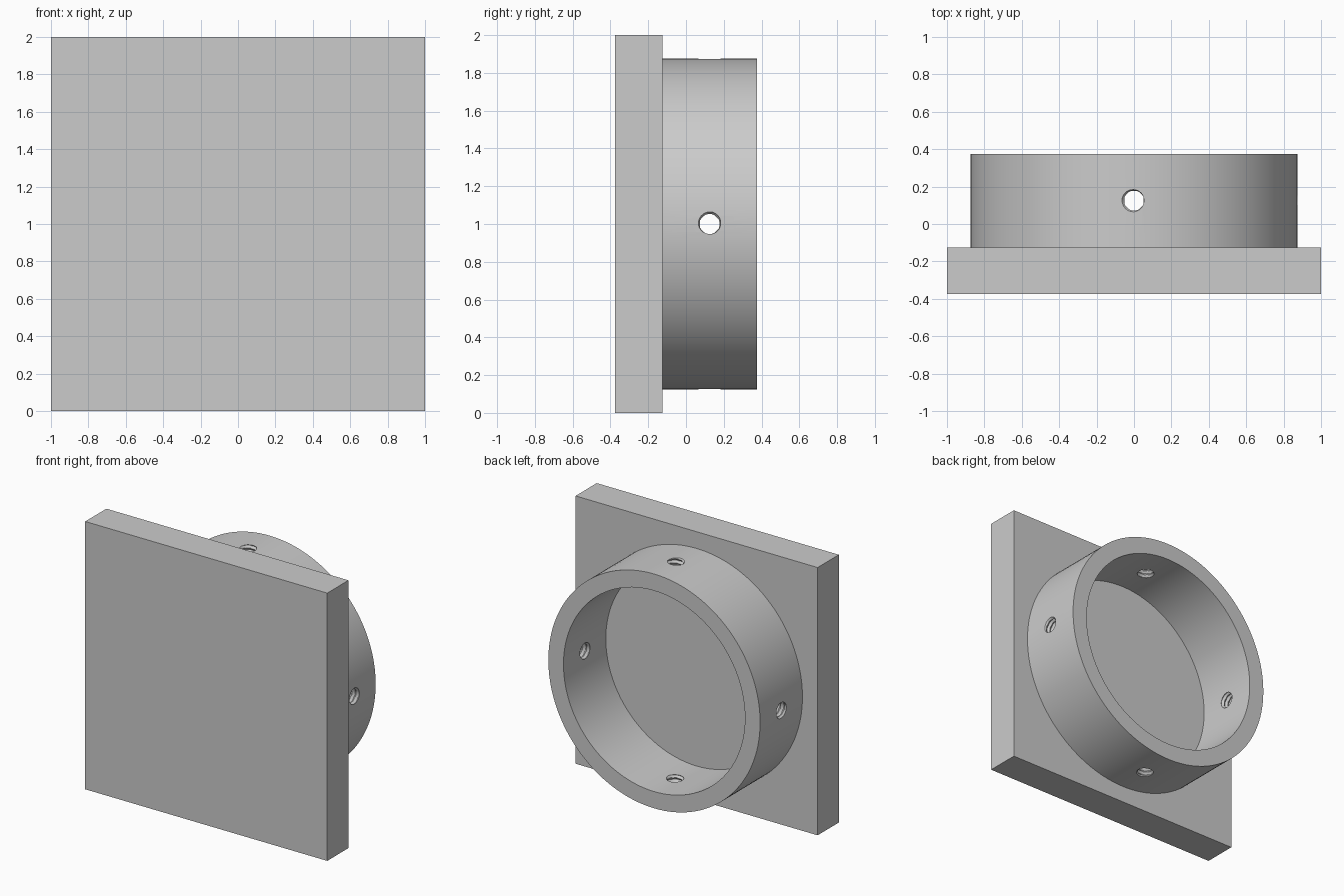
import bpy, bmesh, math
from mathutils import Matrix, Vector

cube = bpy.data.objects.get("Cube")
if cube:
    bpy.data.objects.remove(cube, do_unlink=True)

PLATE, THICK = 2.0, 0.25            # square plate
BACK = -0.125                       # plate's back face
OUTER, INNER, DEPTH = 0.875, 0.75, 0.5
HOLE_Y, MINOR, MAJOR, PITCH = 0.125, 0.052, 0.066, 0.032

grey = bpy.data.materials.new("plain grey")
grey.use_nodes = True
colour = (0.6, 0.6, 0.6, 1)
grey.diffuse_color = colour
grey.node_tree.nodes["Principled BSDF"].inputs["Base Color"].default_value = colour


def add_object(name, bm):
    bmesh.ops.recalc_face_normals(bm, faces=bm.faces)
    mesh = bpy.data.meshes.new(name)
    bm.to_mesh(mesh)
    bm.free()
    mesh.materials.append(grey)
    obj = bpy.data.objects.new(name, mesh)
    bpy.context.collection.objects.link(obj)
    return obj


def make_plate():
    bm = bmesh.new()
    bmesh.ops.create_cube(bm, size=1)
    bmesh.ops.scale(bm, vec=(PLATE, THICK, PLATE), verts=bm.verts)
    bmesh.ops.translate(bm, vec=(0, BACK - THICK / 2, 1), verts=bm.verts)
    return add_object("mounting_plate", bm)


def make_collar():
    # Rectangular section spun about the y axis, sunk slightly into the plate
    bm = bmesh.new()
    y0, y1 = BACK - 0.05, BACK + DEPTH
    section = [bm.verts.new((r, y, 1)) for r, y in
               ((INNER, y0), (OUTER, y0), (OUTER, y1), (INNER, y1))]
    edges = [bm.edges.new((section[i], section[(i + 1) % 4])) for i in range(4)]
    bmesh.ops.spin(bm, geom=section + edges, cent=(0, 0, 1), axis=(0, 1, 0),
                   angle=math.tau, steps=128)
    bmesh.ops.remove_doubles(bm, verts=bm.verts, dist=1e-4)
    return add_object("collar", bm)


def make_tap(turn):
    # Cylinder whose radius follows a helical V thread, pointing outward
    bm = bmesh.new()
    sides, per_turn = 32, 8
    start, end = INNER - 0.06, OUTER + 0.05
    rows = []
    for k in range(round((end - start) / PITCH * per_turn) + 1):
        ring = []
        for j in range(sides):
            phase = (k / per_turn - j / sides) % 1
            radius = MINOR + (MAJOR - MINOR) * (1 - abs(2 * phase - 1))
            a = math.tau * j / sides
            ring.append(bm.verts.new((start + k * PITCH / per_turn,
                                      radius * math.cos(a), radius * math.sin(a))))
        rows.append(ring)
    for low, high in zip(rows, rows[1:]):
        for j in range(sides):
            n = (j + 1) % sides
            bm.faces.new((low[j], low[n], high[n]))
            bm.faces.new((low[j], high[n], high[j]))
    bm.faces.new(rows[0])
    bm.faces.new(rows[-1])
    bm.transform(Matrix.Translation((0, HOLE_Y, 1)) @ Matrix.Rotation(turn, 4, 'Y'))
    tap = add_object("hole_cutter", bm)
    tap.hide_render = True
    return tap


def combine(body, other, operation):
    mod = body.modifiers.new(operation.lower(), 'BOOLEAN')
    mod.operation, mod.solver, mod.object = operation, 'EXACT', other
    bpy.context.view_layer.objects.active = body
    bpy.ops.object.modifier_apply(modifier=mod.name)
    bpy.data.objects.remove(other, do_unlink=True)


# Collar with four threaded holes, fused to the plate
collar = make_collar()
for quarter in range(4):
    combine(collar, make_tap(quarter * math.pi / 2), 'DIFFERENCE')
body = make_plate()
combine(body, collar, 'UNION')
body.name = "plate_with_collar"

bpy.ops.object.select_all(action='DESELECT')
body.select_set(True)
bpy.context.view_layer.objects.active = body
bpy.ops.object.shade_smooth_by_angle(angle=math.radians(25))
